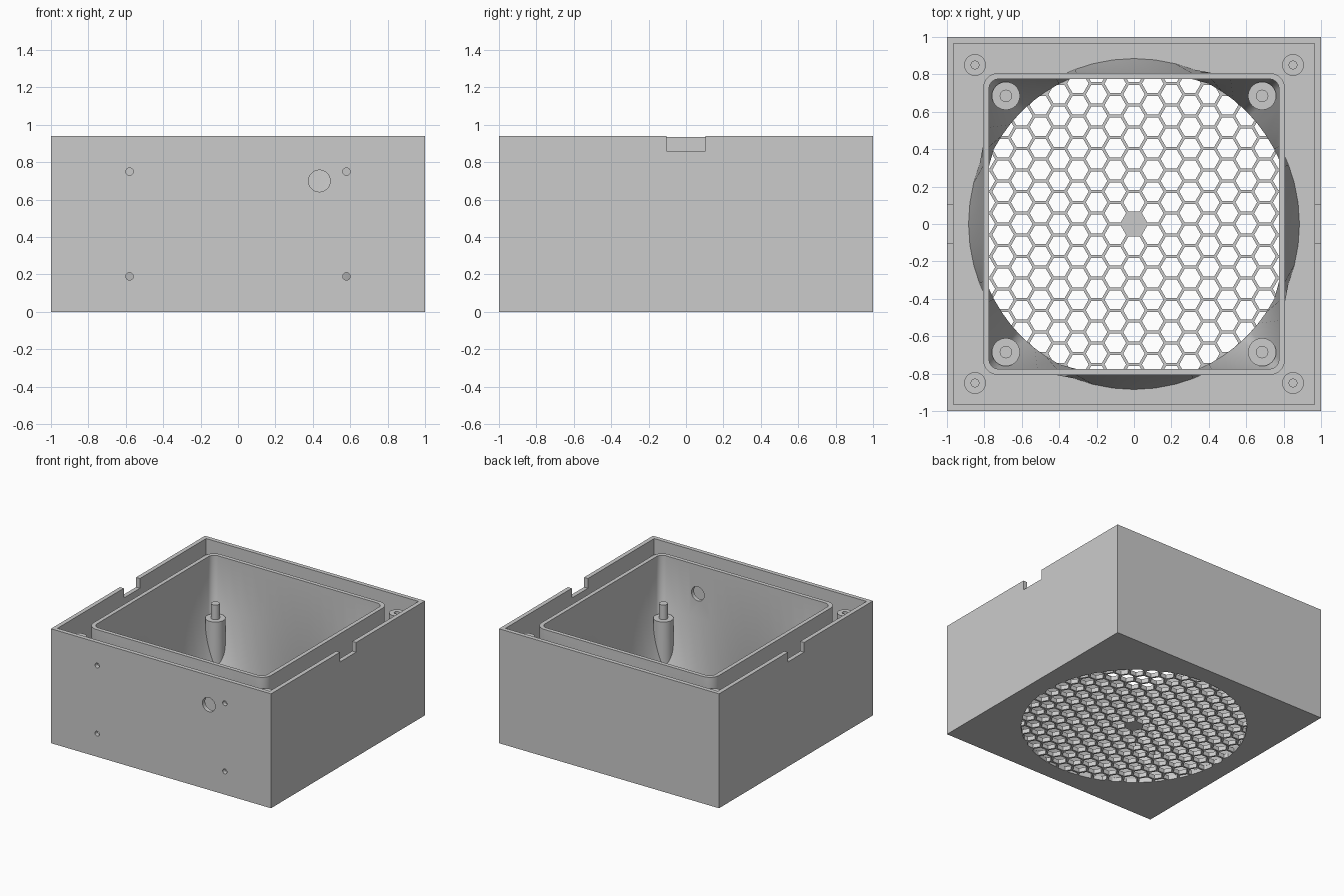
import bpy, bmesh, math

if "Cube" in bpy.data.objects:
    bpy.data.objects.remove(bpy.data.objects["Cube"])

grey = bpy.data.materials.new("light grey")
grey.diffuse_color = (0.6, 0.6, 0.6, 1)
grey.use_nodes = True
grey.node_tree.nodes["Principled BSDF"].inputs["Base Color"].default_value = grey.diffuse_color

H = 0.94        # overall height
FLOOR = 0.035   # floor and wall thickness
R_OPEN = 0.85   # round opening in the floor
Z_LOFT = 0.50   # height where the duct becomes square


def finish(bm, name):
    bmesh.ops.recalc_face_normals(bm, faces=bm.faces)
    me = bpy.data.meshes.new(name)
    bm.to_mesh(me)
    bm.free()
    me.materials.append(grey)
    ob = bpy.data.objects.new(name, me)
    bpy.context.collection.objects.link(ob)
    return ob


def add_box(bm, x0, x1, y0, y1, z0, z1):
    vs = bmesh.ops.create_cube(bm, size=1)["verts"]
    for v in vs:
        v.co = ((x0 + x1) / 2 + v.co.x * (x1 - x0),
                (y0 + y1) / 2 + v.co.y * (y1 - y0),
                (z0 + z1) / 2 + v.co.z * (z1 - z0))


def add_prism(bm, a, b, r, lo, hi, n=32, axis="z"):
    """Prism centred on (a, b): along z it means x, y; along y it means x, z."""
    rings = []
    for t in (lo, hi):
        ring = []
        for i in range(n):
            u = a + r * math.cos(2 * math.pi * i / n)
            w = b + r * math.sin(2 * math.pi * i / n)
            ring.append(bm.verts.new((u, w, t) if axis == "z" else (u, t, w)))
        rings.append(ring)
    skin(bm, rings)
    bm.faces.new(rings[0])
    bm.faces.new(rings[1])


def skin(bm, rings, closed=False):
    n = len(rings[0])
    pairs = list(zip(rings, rings[1:] + rings[:1]))
    for p, q in pairs if closed else pairs[:-1]:
        for i in range(n):
            j = (i + 1) % n
            bm.faces.new((p[i], p[j], q[j], q[i]))


def boolean(ob, cutter, op="DIFFERENCE"):
    mod = ob.modifiers.new("cut", "BOOLEAN")
    mod.operation, mod.object, mod.solver = op, cutter, "EXACT"
    bpy.context.view_layer.objects.active = ob
    bpy.ops.object.modifier_apply(modifier=mod.name)
    bpy.data.objects.remove(cutter)


def smooth(ob):
    bpy.ops.object.select_all(action="DESELECT")
    ob.select_set(True)
    bpy.context.view_layer.objects.active = ob
    bpy.ops.object.shade_smooth_by_angle(angle=math.radians(30))


def rounded_square(half, r, arc=8, side=14):
    pts = []
    c = half - r
    for k in range(4):
        rot = k * math.pi / 2
        local = [(half, -c + 2 * c * i / side) for i in range(side)]
        local += [(c + r * math.cos(t), c + r * math.sin(t))
                  for t in (i * math.pi / 2 / arc for i in range(arc))]
        pts += [(x * math.cos(rot) - y * math.sin(rot),
                 x * math.sin(rot) + y * math.cos(rot)) for x, y in local]
    return pts


def on_circle(pts, r):
    return [(x * r / math.hypot(x, y), y * r / math.hypot(x, y)) for x, y in pts]


def ring(bm, pts, z):
    return [bm.verts.new((x, y, z)) for x, y in pts]


# Housing: open box with round floor opening, side notches and front holes
bm = bmesh.new()
add_box(bm, -1, 1, -1, 1, 0, H)
housing = finish(bm, "housing")
w = 1 - FLOOR
bm = bmesh.new()
add_box(bm, -w, w, -w, w, FLOOR, H + 0.1)
boolean(housing, finish(bm, "cavity_cutter"))
bm = bmesh.new()
add_prism(bm, 0, 0, R_OPEN, -0.1, 0.1, 128)
boolean(housing, finish(bm, "opening_cutter"))
bm = bmesh.new()
for s in (-1, 1):
    x0, x1 = sorted((s * 0.93, s * 1.1))
    add_box(bm, x0, x1, -0.105, 0.105, 0.86, H + 0.1)
    for z in (0.19, 0.75):
        add_prism(bm, s * 0.58, z, 0.02, -1.1, -0.93, 24, "y")
add_prism(bm, 0.435, 0.70, 0.058, -1.1, -0.93, 40, "y")
boolean(housing, finish(bm, "hole_cutter"))
smooth(housing)

# Duct: square at the top, lofted out to a circle at the floor
outer = rounded_square(0.808, 0.085)
inner = rounded_square(0.775, 0.052)
z0 = FLOOR - 0.002
bm = bmesh.new()
skin(bm, [ring(bm, on_circle(inner, R_OPEN), z0), ring(bm, inner, Z_LOFT),
          ring(bm, inner, H - 0.005), ring(bm, outer, H - 0.005),
          ring(bm, outer, Z_LOFT), ring(bm, on_circle(outer, 0.885), z0)], closed=True)
duct = finish(bm, "duct")
bm = bmesh.new()
add_prism(bm, 0.435, 0.70, 0.058, -0.9, -0.7, 40, "y")
boolean(duct, finish(bm, "cable_hole_cutter"))
smooth(duct)

# Honeycomb grille with a solid hub
bm = bmesh.new()
add_prism(bm, 0, 0, R_OPEN, 0, FLOOR, 128)
grille = finish(bm, "grille")
pitch = 0.1155
bm = bmesh.new()
for i in range(-9, 10):
    for j in range(-9, 10):
        x = i * pitch * math.sqrt(3) / 2
        y = (j + 0.5 * (i % 2)) * pitch
        if 0.01 < math.hypot(x, y) < R_OPEN + 0.05:
            add_prism(bm, x, y, 0.0575, -0.1, 0.1, 6)
boolean(grille, finish(bm, "cell_cutter"))
bm = bmesh.new()
add_prism(bm, 0, 0, 0.061, 0, FLOOR + 0.001, 40)
finish(bm, "grille_hub")

for sx in (-1, 1):
    for sy in (-1, 1):
        # Mounting post trimmed to the duct, with a locating pin
        bm = bmesh.new()
        add_prism(bm, sx * 0.685, sy * 0.685, 0.075, 0.05, 0.47, 40)
        post = finish(bm, "corner_post")
        mid = rounded_square(0.79, 0.067)
        bm = bmesh.new()
        rings = [ring(bm, on_circle(mid, 0.868), z0), ring(bm, mid, Z_LOFT), ring(bm, mid, 0.8)]
        skin(bm, rings)
        bm.faces.new(rings[0])
        bm.faces.new(rings[-1])
        boolean(post, finish(bm, "duct_core"), "INTERSECT")
        smooth(post)
        bm = bmesh.new()
        add_prism(bm, sx * 0.685, sy * 0.685, 0.033, 0.46, 0.59, 32)
        smooth(finish(bm, "locating_pin"))
        # Screw boss with a blind hole for the lid
        bm = bmesh.new()
        add_prism(bm, sx * 0.85, sy * 0.85, 0.058, FLOOR - 0.002, 0.86, 40)
        boss = finish(bm, "screw_boss")
        bm = bmesh.new()
        add_prism(bm, sx * 0.85, sy * 0.85, 0.021, 0.6, 1, 24)
        boolean(boss, finish(bm, "screw_cutter"))
        smooth(boss)
